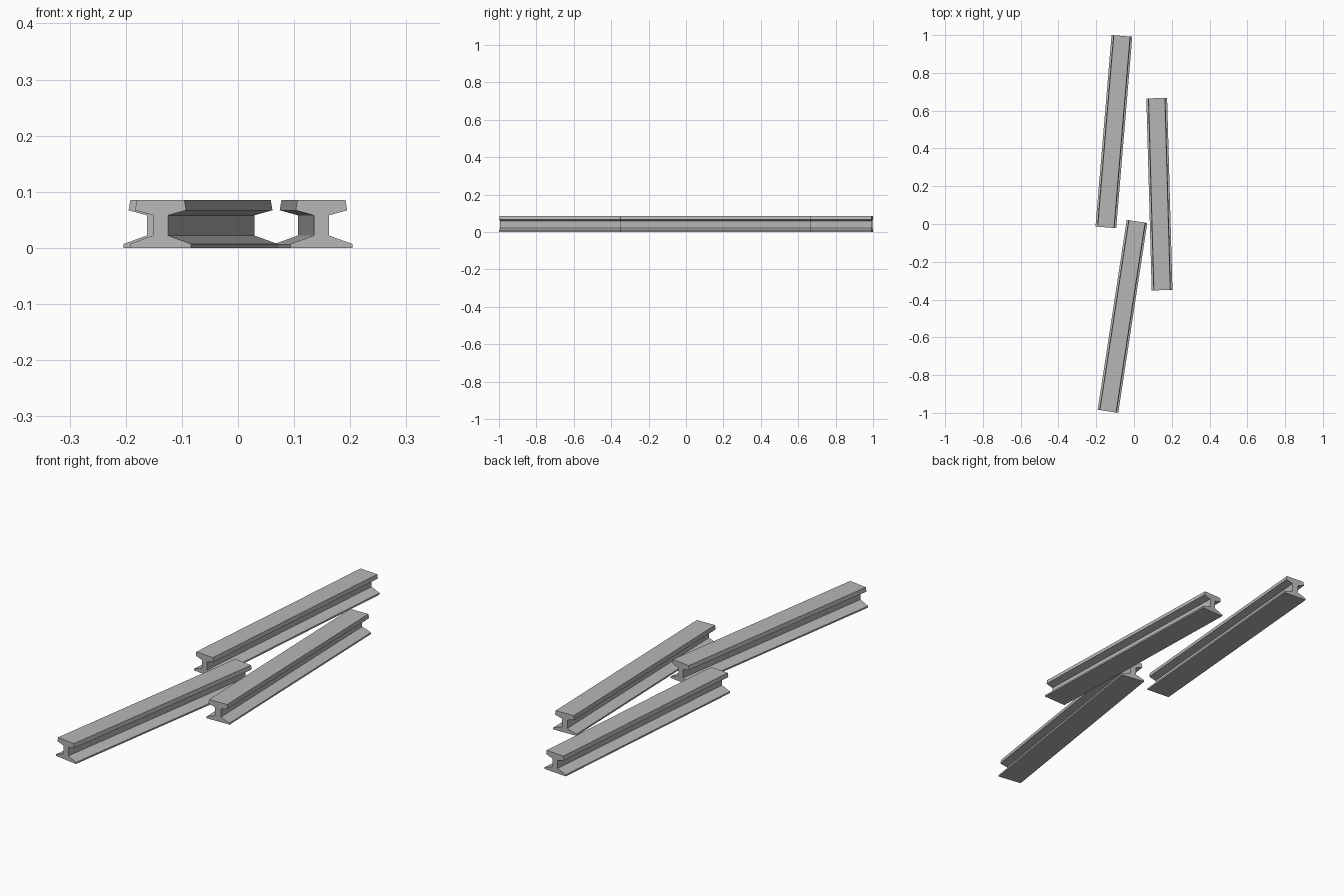
import bpy
import bmesh
from math import radians
from mathutils import Matrix

cube = bpy.data.objects.get("Cube")
if cube:
    bpy.data.objects.remove(cube, do_unlink=True)

# Plain steel grey
steel = bpy.data.materials.new("steel_grey")
steel.use_nodes = True
colour = (0.47, 0.47, 0.47, 1.0)
steel.diffuse_color = colour
steel.node_tree.nodes["Principled BSDF"].inputs["Base Color"].default_value = colour

# Right half of the rail section, foot to head: (half width, height)
HALF = [(0.055, 0.0), (0.055, 0.007), (0.0135, 0.022), (0.0135, 0.058),
        (0.046, 0.067), (0.043, 0.085)]
SECTION = HALF + [(-x, z) for x, z in reversed(HALF)]
LENGTH = 1.017


def make_rail(name, x, y, angle):
    """Extrude the section along y, turn it about z and centre it at x, y."""
    bm = bmesh.new()
    end = bm.faces.new([bm.verts.new((px, -LENGTH / 2, pz)) for px, pz in SECTION])
    grown = bmesh.ops.extrude_face_region(bm, geom=[end], use_keep_orig=True)
    far = [v for v in grown["geom"] if isinstance(v, bmesh.types.BMVert)]
    bmesh.ops.translate(bm, verts=far, vec=(0, LENGTH, 0))
    bmesh.ops.recalc_face_normals(bm, faces=bm.faces)
    mesh = bpy.data.meshes.new(name)
    bm.to_mesh(mesh)
    bm.free()
    mesh.materials.append(steel)
    rail = bpy.data.objects.new(name, mesh)
    rail.matrix_world = Matrix.Translation((x, y, 0)) @ Matrix.Rotation(radians(angle), 4, "Z")
    bpy.context.collection.objects.link(rail)


# Three loose rails lying on the ground
make_rail("back_rail", -0.1065, 0.489, -4.8)
make_rail("left_rail", 0.1345, 0.158, 1.6)
make_rail("front_rail", -0.061, -0.489, -8.7)
